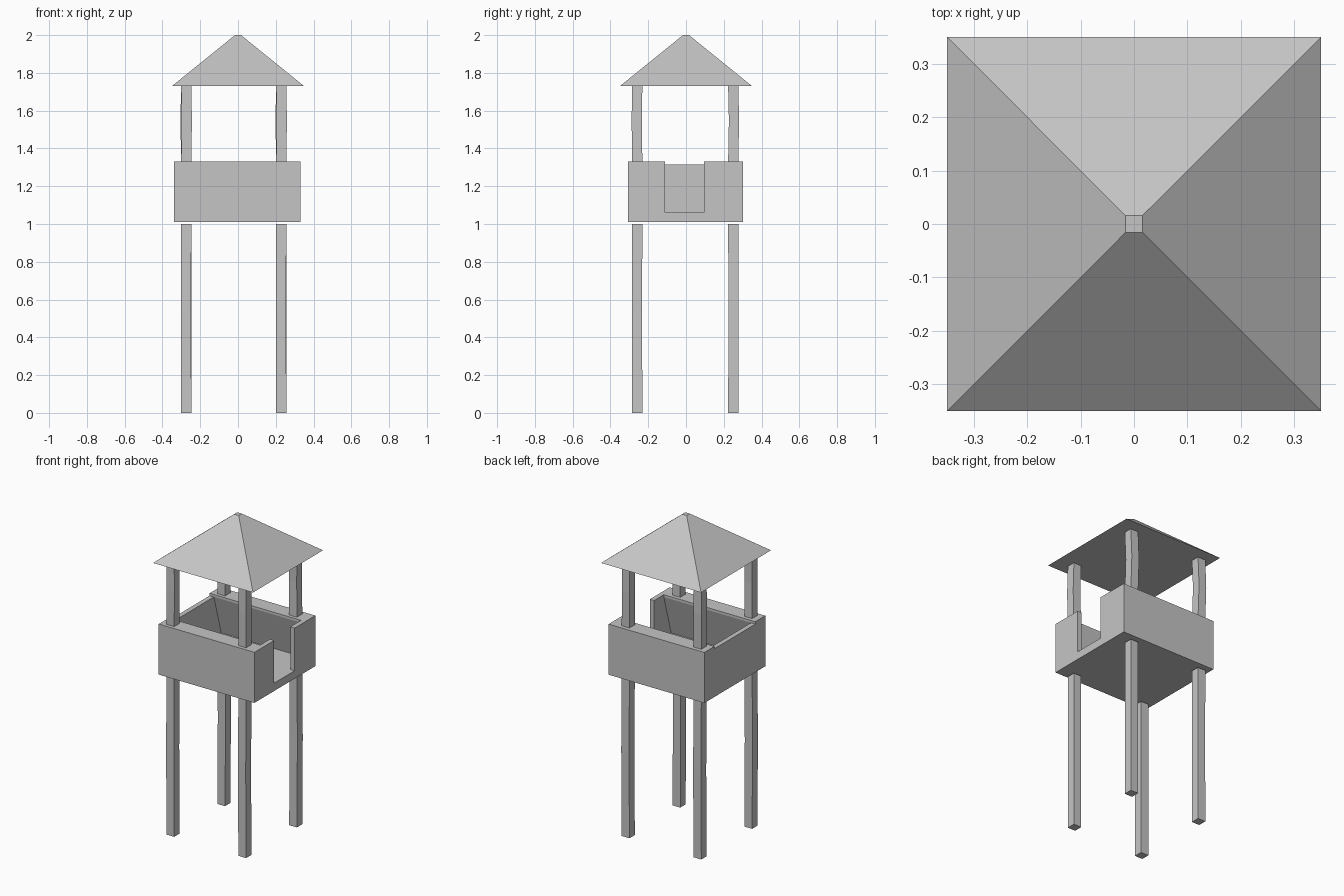
import bpy, bmesh
from mathutils import Vector

cube = bpy.data.objects.get("Cube")
if cube:
    bpy.data.objects.remove(cube, do_unlink=True)

grey = bpy.data.materials.new("plain_grey")
grey.use_nodes = True
grey.diffuse_color = (0.56, 0.56, 0.56, 1)
grey.node_tree.nodes["Principled BSDF"].inputs["Base Color"].default_value = grey.diffuse_color


def loft(name, rings):
    """Closed solid through a list of matching point rings, with flat faces."""
    bm = bmesh.new()
    loops = [[bm.verts.new(p) for p in ring] for ring in rings]
    for low, high in zip(loops, loops[1:]):
        for i in range(len(low)):
            j = (i + 1) % len(low)
            bm.faces.new((low[i], low[j], high[j], high[i]))
    bm.faces.new(loops[0][::-1])
    bm.faces.new(loops[-1])
    bmesh.ops.recalc_face_normals(bm, faces=bm.faces)
    mesh = bpy.data.meshes.new(name)
    bm.to_mesh(mesh)
    bm.free()
    mesh.materials.append(grey)
    obj = bpy.data.objects.new(name, mesh)
    bpy.context.collection.objects.link(obj)
    return obj


def rect(x0, x1, y0, y1, z):
    return [Vector(p) for p in ((x0, y0, z), (x1, y0, z), (x1, y1, z), (x0, y1, z))]


def box(name, x0, x1, y0, y1, z0, z1):
    return loft(name, [rect(x0, x1, y0, y1, z) for z in (z0, z1)])


# Platform extents
LEFT, RIGHT, FRONT, BACK = -0.34, 0.33, -0.307, 0.302
BASE, FLOOR, LOW_RIM, RIM = 1.01, 1.06, 1.315, 1.33

# Roof: hipped, with a tiny flat cap
loft("roof", [rect(-0.35, 0.35, -0.35, 0.35, 1.73),
              rect(-0.016, 0.016, -0.016, 0.016, 2.0)])

# Floor slab
box("platform_floor", LEFT, RIGHT, FRONT, BACK, BASE, FLOOR)

# Front and back parapets: wide rim, inner face undercut toward the floor
for name, edge, inward in (("front_parapet", FRONT, 1), ("back_parapet", BACK, -1)):
    profile = [(0, FLOOR), (0.027, FLOOR), (0.1, LOW_RIM), (0.1, RIM), (0, RIM)]
    loft(name, [[Vector((x, edge + inward * d, z)) for d, z in profile]
                for x in (LEFT, RIGHT)])

# Side parapets: one lower and closed, one with an entrance gap
THICK = 0.03
box("closed_side_parapet", LEFT, LEFT + THICK, FRONT + 0.01, BACK - 0.01, FLOOR, LOW_RIM)
box("entrance_parapet_front", RIGHT - THICK, RIGHT, FRONT, -0.11, FLOOR, RIM)
box("entrance_parapet_back", RIGHT - THICK, RIGHT, 0.095, BACK, FLOOR, RIM)


# Posts: slightly irregular timbers with a nudged middle
def post(name, x, y, z0, z1, nudge):
    half = 0.027
    rings = []
    for t, k in ((0, 0), (0.55, 1), (1, 0)):
        dx, dy = nudge[0] * k, nudge[1] * k
        rings.append(rect(x - half + dx, x + half + dx, y - half + dy, y + half + dy,
                          z0 + (z1 - z0) * t))
    loft(name, rings)


for side, x in (("right", -0.274), ("left", 0.229)):
    for end, y in (("front", -0.258), ("back", 0.25)):
        lean = 0.004 if end == "back" else -0.003
        post(f"{end}_{side}_leg", x, y, 0, 1.0, (lean / 2, lean / 2))
        post(f"{end}_{side}_roof_post", x, y, RIM, 1.73, (-lean, lean))
